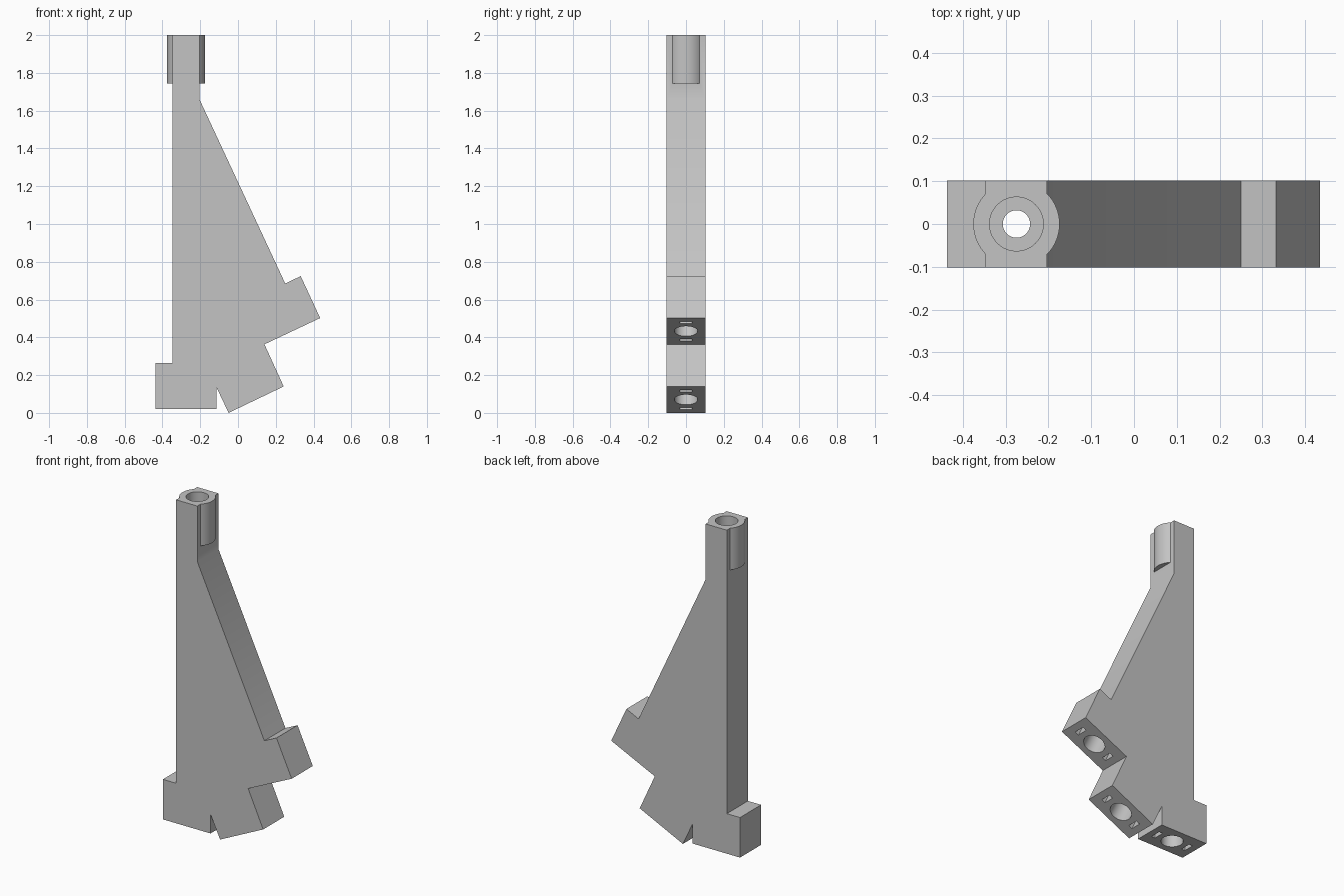
import bpy, bmesh
from math import radians, sin, cos
from mathutils import Matrix, Vector

cube = bpy.data.objects.get("Cube")
if cube:
    bpy.data.objects.remove(cube, do_unlink=True)

# Single plain grey material
grey = bpy.data.materials.new("plain_grey")
grey.use_nodes = True
colour = (0.55, 0.55, 0.55, 1)
grey.diffuse_color = colour
grey.node_tree.nodes["Principled BSDF"].inputs["Base Color"].default_value = colour

THICK = 0.102        # half thickness of the plate
AXIS_X = -0.275      # axis of the upright bore
TILT = radians(-25)  # lean of the two angled ports


def finish(name, bm):
    bmesh.ops.recalc_face_normals(bm, faces=bm.faces)
    mesh = bpy.data.meshes.new(name)
    bm.to_mesh(mesh)
    bm.free()
    mesh.materials.append(grey)
    obj = bpy.data.objects.new(name, mesh)
    bpy.context.collection.objects.link(obj)
    return obj


def frame(x, z, tilt):
    return Matrix.Translation((x, 0, z)) @ Matrix.Rotation(tilt, 4, 'Y')


def tube(name, base, radius, start, end):
    """Solid cylinder along the local z axis of a frame."""
    bm = bmesh.new()
    bmesh.ops.create_cone(bm, cap_ends=True, segments=64, radius1=radius, radius2=radius,
                          depth=end - start,
                          matrix=base @ Matrix.Translation((0, 0, (start + end) / 2)))
    return finish(name, bm)


def block(name, base, centre, size):
    bm = bmesh.new()
    bmesh.ops.create_cube(bm, size=1, matrix=base @ Matrix.Translation(centre)
                          @ Matrix.Diagonal((*size, 1)))
    return finish(name, bm)


def combine(target, other, operation):
    other.hide_render = True
    mod = target.modifiers.new(other.name, 'BOOLEAN')
    mod.operation, mod.object, mod.solver = operation, other, 'EXACT'
    bpy.context.view_layer.objects.active = target
    bpy.ops.object.modifier_apply(modifier=mod.name)
    bpy.data.objects.remove(other, do_unlink=True)


# Plate outline with three feet, extruded through its thickness
outline = [(-0.348, 2), (-0.204, 2), (-0.204, 1.66), (0.25, 0.685), (0.332, 0.724),
           (0.435, 0.502), (0.14, 0.363), (0.242, 0.14), (-0.05, 0), (-0.115, 0.138),
           (-0.115, 0.02), (-0.437, 0.02), (-0.437, 0.265), (-0.348, 0.265)]
bm = bmesh.new()
face = bm.faces.new([bm.verts.new((x, -THICK, z)) for x, z in outline])
side = bmesh.ops.extrude_face_region(bm, geom=[face])
bmesh.ops.translate(bm, vec=(0, 2 * THICK, 0),
                    verts=[v for v in side["geom"] if isinstance(v, bmesh.types.BMVert)])
body = finish("manifold_body", bm)

# Round collar at the top
upright = frame(AXIS_X, 0, 0)
combine(body, tube("collar", upright, 0.101, 1.745, 2), 'UNION')

# Top socket and upright bore
combine(body, tube("top_socket", upright, 0.063, 1.75, 2.1), 'DIFFERENCE')
combine(body, tube("upright_bore", upright, 0.032, -0.1, 1.8), 'DIFFERENCE')

# Foot ports: socket, two slots, and a bore joining the upright one
ports = [("straight", AXIS_X, 0.02, 0), ("lower", 0.096, 0.07, TILT),
         ("upper", 0.2875, 0.4325, TILT)]
for name, x, z, tilt in ports:
    base = frame(x, z, tilt)
    combine(body, tube(name + "_socket", base, 0.062, -0.05, 0.2), 'DIFFERENCE')
    for sign in (-1, 1):
        slot = block(name + "_slot", base, (sign * 0.108, 0, 0.025), (0.025, 0.066, 0.15))
        combine(body, slot, 'DIFFERENCE')
    if tilt:
        reach = (AXIS_X - x) / sin(tilt)
        combine(body, tube(name + "_bore", base, 0.032, 0.15, reach), 'DIFFERENCE')

# Smooth the round parts, keep edges sharp
bpy.ops.object.select_all(action='DESELECT')
body.select_set(True)
bpy.context.view_layer.objects.active = body
bpy.ops.object.shade_smooth_by_angle(angle=radians(25))
